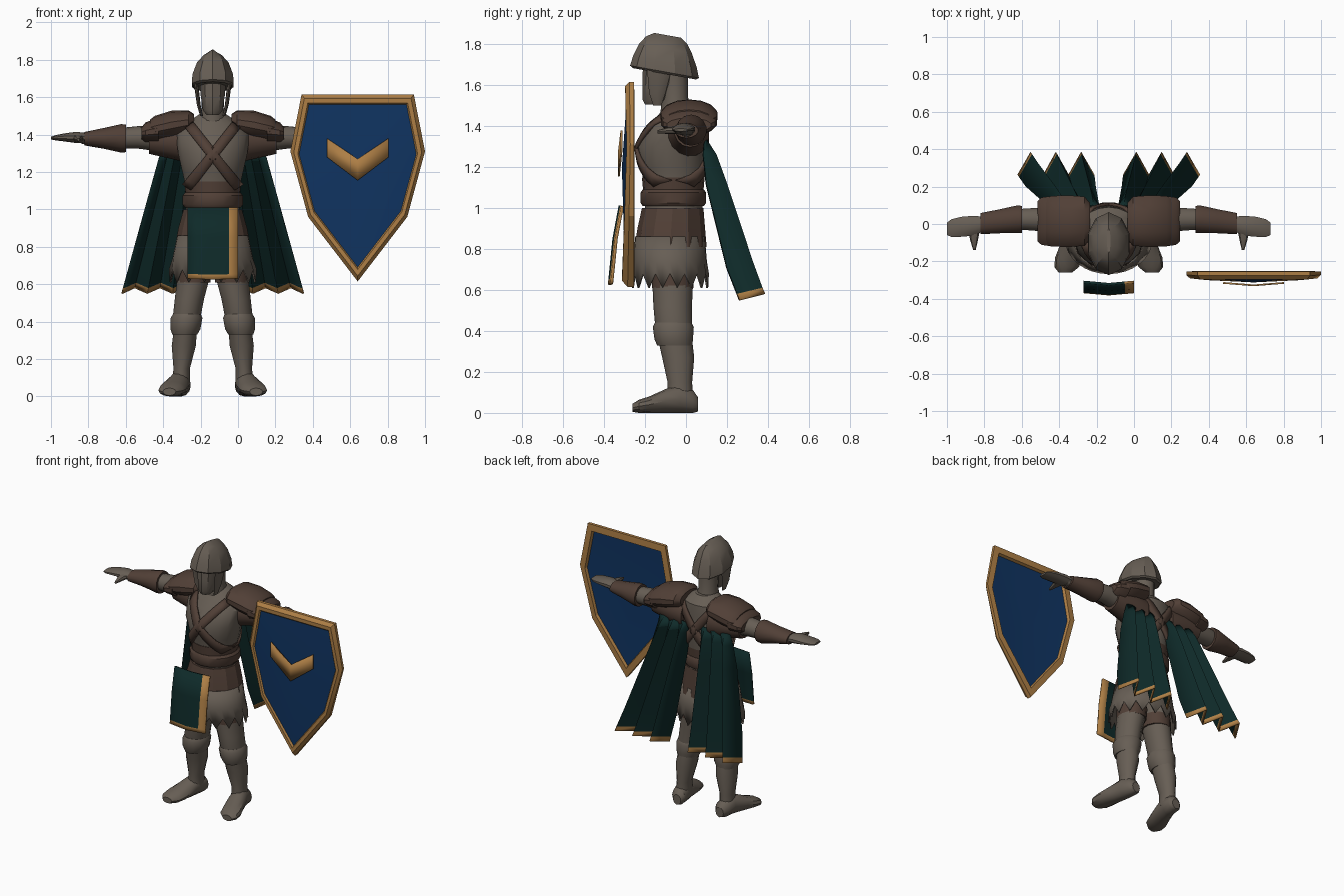
import bpy, bmesh
from math import sin, cos, pi, sqrt

cube = bpy.data.objects.get("Cube")
if cube:
    bpy.data.objects.remove(cube)


def material(name, colour):
    m = bpy.data.materials.new(name)
    m.use_nodes = True
    m.diffuse_color = (*colour, 1)
    m.node_tree.nodes["Principled BSDF"].inputs["Base Color"].default_value = (*colour, 1)
    return m


IRON = material("iron grey", (0.135, 0.112, 0.09))
LEATHER = material("leather brown", (0.082, 0.05, 0.037))
GREEN = material("dark green cloth", (0.0045, 0.023, 0.022))
GOLD = material("gold trim", (0.42, 0.21, 0.06))
BLUE = material("shield blue", (0.005, 0.034, 0.12))

MID = -0.135          # centre line of the figure
SHIELD_X = 0.64


def finish(name, bm, mats, thickness=0, angle=35):
    bmesh.ops.remove_doubles(bm, verts=bm.verts, dist=0.0001)
    bmesh.ops.recalc_face_normals(bm, faces=bm.faces)
    mesh = bpy.data.meshes.new(name)
    bm.to_mesh(mesh)
    bm.free()
    for m in mats:
        mesh.materials.append(m)
    ob = bpy.data.objects.new(name, mesh)
    bpy.context.collection.objects.link(ob)
    if thickness:
        mod = ob.modifiers.new("Thickness", "SOLIDIFY")
        mod.thickness = thickness
        mod.offset = 0
    bpy.ops.object.select_all(action="DESELECT")
    ob.select_set(True)
    bpy.context.view_layer.objects.active = ob
    bpy.ops.object.shade_smooth_by_angle(angle=angle * pi / 180)
    return ob


def loft(name, rings, mat, axis="z", side=1, sides=14, tilt=0, angle=35):
    """Skin elliptical rings (u, y, z, radius a, radius b) across an axis."""
    bm = bmesh.new()
    loops = []
    for u, y, z, a, b in rings:
        loop = []
        for i in range(sides):
            t = -pi / 2 + 2 * pi * i / sides
            p, q = a * cos(t), b * sin(t)
            dx, dy, dz = {"x": (0, p, q), "y": (p, 0, q), "z": (p, q, -tilt * q)}[axis]
            loop.append(bm.verts.new((MID + side * (u + dx), y + dy, z + dz)))
        loops.append(loop)
    for lo, hi in zip(loops, loops[1:]):
        for i in range(sides):
            j = (i + 1) % sides
            bm.faces.new((lo[i], lo[j], hi[j], hi[i]))
    bm.faces.new(loops[0])
    bm.faces.new(loops[-1])
    return finish(name, bm, [mat], angle=angle)


def sheet(name, rows, mats, thickness, rule=None, angle=20):
    """Skin rows of points; rule(row, column) picks the material."""
    bm = bmesh.new()
    grid = [[bm.verts.new(p) for p in row] for row in rows]
    for r in range(len(grid) - 1):
        for c in range(len(grid[0]) - 1):
            f = bm.faces.new((grid[r][c], grid[r][c + 1], grid[r + 1][c + 1], grid[r + 1][c]))
            f.material_index = rule(r, c) if rule else 0
    return finish(name, bm, mats, thickness, angle)


# Torso
TORSO = [(0, -.075, .82, .17, .15), (0, -.06, 1.0, .145, .14), (0, -.06, 1.1, .142, .14),
         (0, -.06, 1.2, .165, .162), (0, -.07, 1.3, .188, .168), (0, -.045, 1.4, .2, .14),
         (0, -.02, 1.46, .15, .11), (0, -.03, 1.51, .07, .07)]
loft("torso", TORSO, IRON, sides=18)
loft("waist_wrap", [(0, -.062, 1.08, .147, .147), (0, -.062, 1.15, .156, .153)], LEATHER, sides=18)
loft("belt", [(0, -.062, 1.01, .152, .15), (0, -.062, 1.025, .163, .16),
              (0, -.062, 1.075, .163, .16), (0, -.062, 1.09, .15, .15)], LEATHER, sides=18)
loft("leather_tassets", [(0, -.075, .81, .2, .176), (0, -.072, .9, .184, .165),
                         (0, -.065, 1.0, .156, .15)], LEATHER, sides=12, angle=20)


def torso_surface(u, z, face):
    for lo, hi in zip(TORSO, TORSO[1:]):
        if lo[2] <= z <= hi[2]:
            k = (z - lo[2]) / (hi[2] - lo[2])
            cy, rx, ry = (lo[i] + k * (hi[i] - lo[i]) for i in (1, 3, 4))
            return cy + face * (ry * sqrt(max(0, 1 - (u / rx) ** 2)) + 0.008)


# Crossed straps on chest and back
for face, word in ((-1, "chest"), (1, "back")):
    for s in (1, -1):
        rows = []
        for i in range(13):
            t = i / 12
            u, z = 0.125 - 0.26 * t, 1.45 - 0.33 * t
            rows.append([(MID + s * (u + d), torso_surface(u + d, z - d * .7, face), z - d * .7)
                         for d in (-.022, 0, .022)])
        sheet(f"{word}_strap", rows, [LEATHER], 0.016, angle=35)

# Mail skirt with a ragged hem
SKIRT = [(.86, .185, .165, 0), (.74, .21, .175, 0), (.645, .23, .185, .035)]
rows = []
for z, rx, ry, rag in SKIRT:
    rows.append([(MID + rx * cos(2 * pi * i / 32), -.078 + ry * sin(2 * pi * i / 32),
                  z + rag * (-1) ** (i % 2)) for i in range(33)])
sheet("mail_skirt", rows, [IRON], 0.01, angle=35)

# Head and helmet
loft("neck", [(0, -.045, 1.45, .08, .08), (0, -.055, 1.54, .06, .065), (0, -.06, 1.66, .065, .07)], IRON)
loft("face", [(0, -.16, 1.505, .035, .04), (0, -.15, 1.53, .055, .062),
              (0, -.125, 1.61, .068, .088), (0, -.11, 1.7, .075, .1)], IRON, sides=10)
loft("helmet", [(0, -.105, 1.655, .108, .155), (0, -.105, 1.665, .118, .168),
                (0, -.103, 1.715, .114, .155), (0, -.1, 1.78, .088, .128),
                (0, -.095, 1.82, .05, .1), (0, -.09, 1.843, .01, .065)],
     IRON, sides=10, tilt=.18, angle=25)

for s, word in ((1, "left"), (-1, "right")):
    loft(f"{word}_cheek_guard", [(.06, -.14, 1.5, .008, .02), (.075, -.14, 1.56, .01, .04),
                                 (.09, -.13, 1.68, .012, .06)], IRON, side=s, sides=8)

    # Shoulder armour: main plate, lower lame and rolled collar
    loft(f"{word}_pauldron", [(.1, .015, 1.465, .10, .045), (.13, .015, 1.465, .135, .065),
                              (.22, .015, 1.45, .142, .078), (.31, .015, 1.43, .138, .07),
                              (.335, .015, 1.425, .12, .055)], LEATHER, "x", s)
    loft(f"{word}_pauldron_lame", [(.29, .015, 1.42, .14, .07), (.36, .015, 1.41, .13, .055),
                                   (.38, .015, 1.405, .11, .035)], LEATHER, "x", s)

    # Arm, bracer and hand
    loft(f"{word}_sleeve", [(.1, 0, 1.35, .11, .11), (.2, .015, 1.365, .1, .1),
                            (.34, .02, 1.375, .078, .078)], LEATHER, "x", s)
    loft(f"{word}_arm", [(.3, .02, 1.38, .07, .068), (.4, .025, 1.385, .062, .06),
                         (.5, .025, 1.38, .055, .055), (.7, 0, 1.378, .035, .028)], IRON, "x", s)
    loft(f"{word}_bracer", [(.465, .025, 1.38, .074, .074), (.49, .025, 1.38, .076, .076),
                            (.58, .015, 1.38, .066, .056), (.685, .002, 1.378, .058, .036)],
         LEATHER, "x", s)
    loft(f"{word}_hand", [(.67, 0, 1.38, .042, .028), (.73, -.01, 1.385, .056, .03),
                          (.79, -.015, 1.385, .056, .022), (.84, -.022, 1.383, .05, .014),
                          (.865, -.026, 1.381, .035, .007)], IRON, "x", s, 10)
    loft(f"{word}_thumb", [(.72, -.04, 1.38, .03, .02), (.72, -.09, 1.378, .02, .016),
                           (.718, -.138, 1.372, .007, .008)], IRON, "y", s, 8)

    # Leg, knee cuff and boot
    loft(f"{word}_leg", [(.09, -.07, .85, .085, .11), (.1, -.065, .65, .09, .1),
                         (.125, -.065, .52, .08, .094), (.14, -.06, .42, .076, .09),
                         (.148, -.05, .34, .064, .082), (.155, -.038, .27, .066, .078),
                         (.166, -.03, .15, .045, .06), (.17, -.03, .06, .05, .064)], IRON, side=s)
    loft(f"{word}_thigh_band", [(.102, -.065, .61, .092, .101), (.096, -.066, .69, .094, .104)],
         LEATHER, side=s)
    loft(f"{word}_knee_cuff", [(.15, -.055, .33, .068, .086), (.146, -.06, .36, .082, .094),
                               (.14, -.062, .42, .087, .1), (.138, -.062, .44, .076, .09)],
         IRON, side=s)
    loft(f"{word}_boot", [(.165, .058, .042, .03, .035), (.168, .035, .055, .05, .055),
                          (.175, -.03, .07, .056, .07), (.192, -.1, .058, .064, .058),
                          (.215, -.18, .04, .072, .04), (.225, -.23, .032, .066, .032),
                          (.232, -.26, .025, .035, .02)], IRON, "y", s, 12)

    # Pleated cape half with a gold hem
    rows = []
    for z, inner, outer in ((1.33, .09, .1), (1.26, .085, .145), (1.12, .1, .195),
                            (.72, .2, .325), (.595, .25, .37), (.565, .262, .383)):
        t = (1.33 - z) / .765
        row = []
        for c in range(7):
            k = c / 6
            u = (.045 + .225 * k) * (1 - t) + (.08 + .405 * k) * t
            row.append((MID + s * u, outer if c % 2 else inner, z + t * (.015 if c % 2 else -.015)))
        rows.append(row)
    sheet(f"{word}_cape", rows, [GREEN, GOLD], 0.008, lambda r, c: int(r == 4))

# Tabard with gold along its hem and its left edge
rows = []
for z, y in ((1.01, -.31), (.85, -.34), (.65, -.36), (.625, -.363)):
    rows.append([(MID + u, y - .012 * (1 - abs(u) / .135), z + .09 * abs(u) * (1.01 - z))
                 for u in (-.135, -.07, 0, .085, .135)])
sheet("tabard", rows, [GREEN, GOLD], 0.014, lambda r, c: int(r == 2 or c == 3))

# Shield: one outline repeated at several scales and depths
half = [(.30, 1.615), (.36, 1.31), (.265, .96)]
outline = half + [(0, .615)] + [(-x, z) for x, z in reversed(half)]
bm = bmesh.new()
loops = []
for scale, y, bend in ((.87, -.27, 0), (.89, -.252, 0), (1, -.255, 0), (1, -.285, .1),
                       (.95, -.312, .17), (.89, -.312, .17), (.87, -.298, .12)):
    loops.append([bm.verts.new((SHIELD_X + x * scale, y + bend * x * x, 1.2 + (z - 1.2) * scale))
                  for x, z in outline])
n = len(outline)
for a, b in zip(loops, loops[1:]):
    for i in range(n):
        bm.faces.new((a[i], a[(i + 1) % n], b[(i + 1) % n], b[i]))
for loop, y in ((loops[0], -.285), (loops[-1], -.313)):
    hub = bm.verts.new((SHIELD_X, y, 1.2))
    for i in range(n):
        bm.faces.new((loop[i], loop[(i + 1) % n], hub)).material_index = 1
finish("shield", bm, [GOLD, BLUE], angle=20)

# Chevron badge standing just off the shield
rows = [[(SHIELD_X + x, -.328 + .08 * abs(x), z + drop * abs(x)) for x in (-.163, 0, .163)]
        for z, drop in ((1.27, .67), (1.155, .76))]
sheet("shield_chevron", rows, [GOLD], 0.009)
